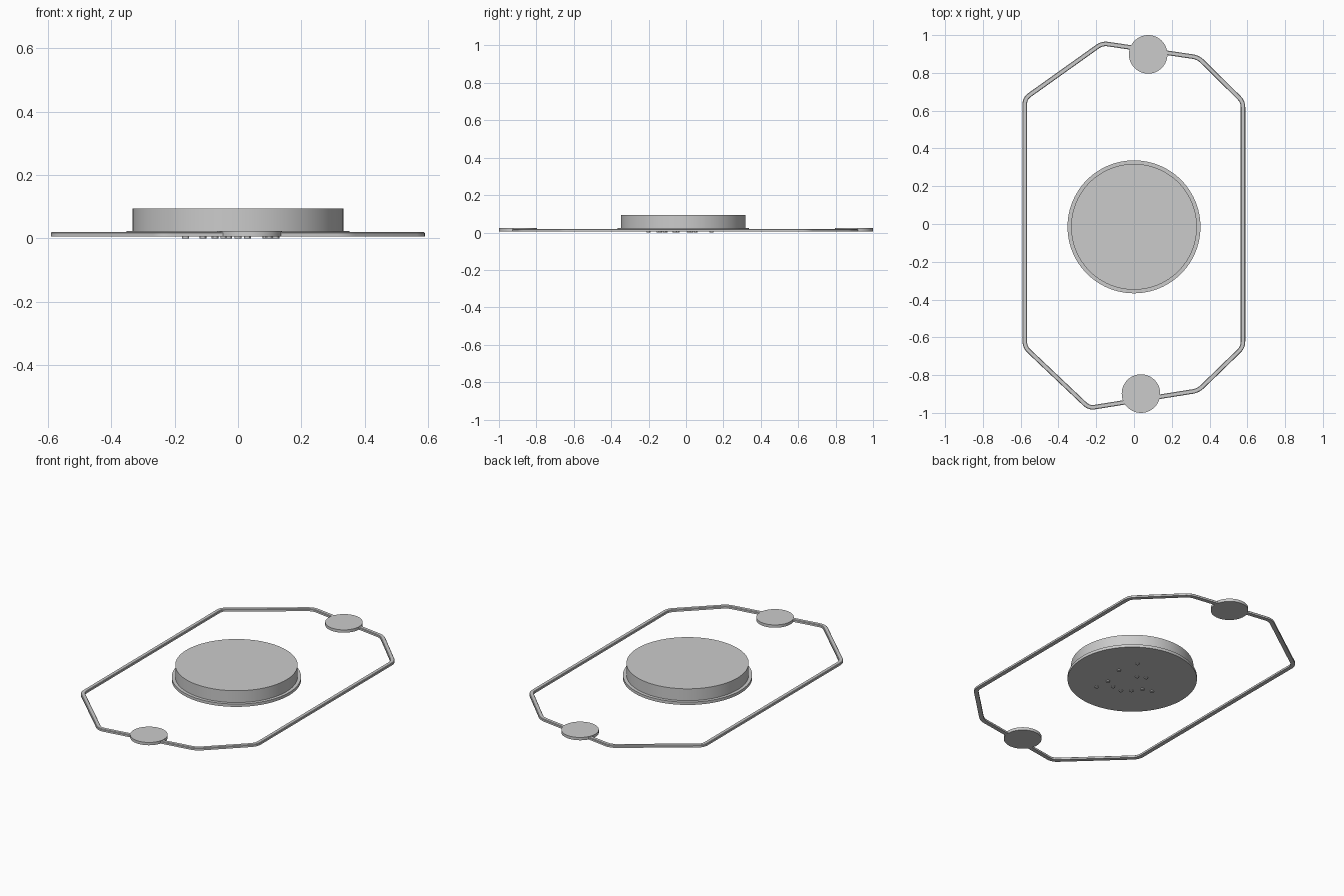
import bpy, bmesh, math
from mathutils import Vector

if "Cube" in bpy.data.objects:
    bpy.data.objects.remove(bpy.data.objects["Cube"])


def disc(name, x, y, r, z0, z1, sides=64):
    bm = bmesh.new()
    bmesh.ops.create_cone(bm, cap_ends=True, segments=sides, radius1=r, radius2=r, depth=z1 - z0)
    bmesh.ops.translate(bm, vec=(x, y, (z0 + z1) / 2), verts=bm.verts)
    return finish(name, bm)


def finish(name, bm):
    bmesh.ops.recalc_face_normals(bm, faces=bm.faces)
    me = bpy.data.meshes.new(name)
    bm.to_mesh(me)
    bm.free()
    ob = bpy.data.objects.new(name, me)
    bpy.context.collection.objects.link(ob)
    bpy.ops.object.select_all(action='DESELECT')
    ob.select_set(True)
    bpy.context.view_layer.objects.active = ob
    bpy.ops.object.shade_smooth_by_angle(angle=math.radians(30))
    return ob


def rounded(corners, cut, steps=5):
    # closed path with each corner softened by a short curve
    path = []
    for i, c in enumerate(corners):
        a = c + (corners[i - 1] - c).normalized() * cut
        b = c + (corners[(i + 1) % len(corners)] - c).normalized() * cut
        for s in range(steps + 1):
            t = s / steps
            path.append(a * (1 - t) ** 2 + c * 2 * t * (1 - t) + b * t * t)
    return path


# central body: thin flange and raised drum
disc("base_flange", 0, -0.015, 0.352, 0.006, 0.023, 96)
disc("central_drum", 0, -0.015, 0.333, 0.022, 0.094, 96)

# small end discs
disc("back_disc", 0.075, 0.898, 0.102, 0.006, 0.023)
disc("front_disc", 0.037, -0.898, 0.102, 0.006, 0.023)

# thin loop joining the small discs
corners = [Vector(p) for p in (
    (-0.578, 0.665), (-0.168, 0.957), (0.34, 0.882), (0.577, 0.648),
    (0.577, -0.652), (0.34, -0.882), (-0.238, -0.974), (-0.578, -0.652))]
path = rounded(corners, 0.03)
section = [(-0.012, 0.006), (0.012, 0.006), (0.012, 0.017), (0.009, 0.02), (-0.009, 0.02), (-0.012, 0.017)]
bm = bmesh.new()
rings = []
for i, p in enumerate(path):
    d0 = (p - path[i - 1]).normalized()
    d1 = (path[(i + 1) % len(path)] - p).normalized()
    n = (d0 + d1).normalized()
    n = Vector((-n.y, n.x)) / n.dot(d1)
    rings.append([bm.verts.new((p.x + n.x * o, p.y + n.y * o, z)) for o, z in section])
for i, ring in enumerate(rings):
    prev = rings[i - 1]
    for k in range(len(section)):
        bm.faces.new((prev[k - 1], prev[k], ring[k], ring[k - 1]))
finish("outer_loop", bm)

# small bumps under the body
bumps = [(0.09, 0.137), (0.12, 0.016), (0.0, 0.027), (-0.044, 0.05), (0.097, -0.2), (0.089, -0.115),
         (0.03, -0.14), (-0.03, -0.147), (-0.073, -0.11), (-0.11, -0.06), (-0.165, -0.045)]
for i, (x, y) in enumerate(bumps):
    disc(f"underside_bump_{i + 1}", x, y, 0.011, 0.0, 0.007, 12)
